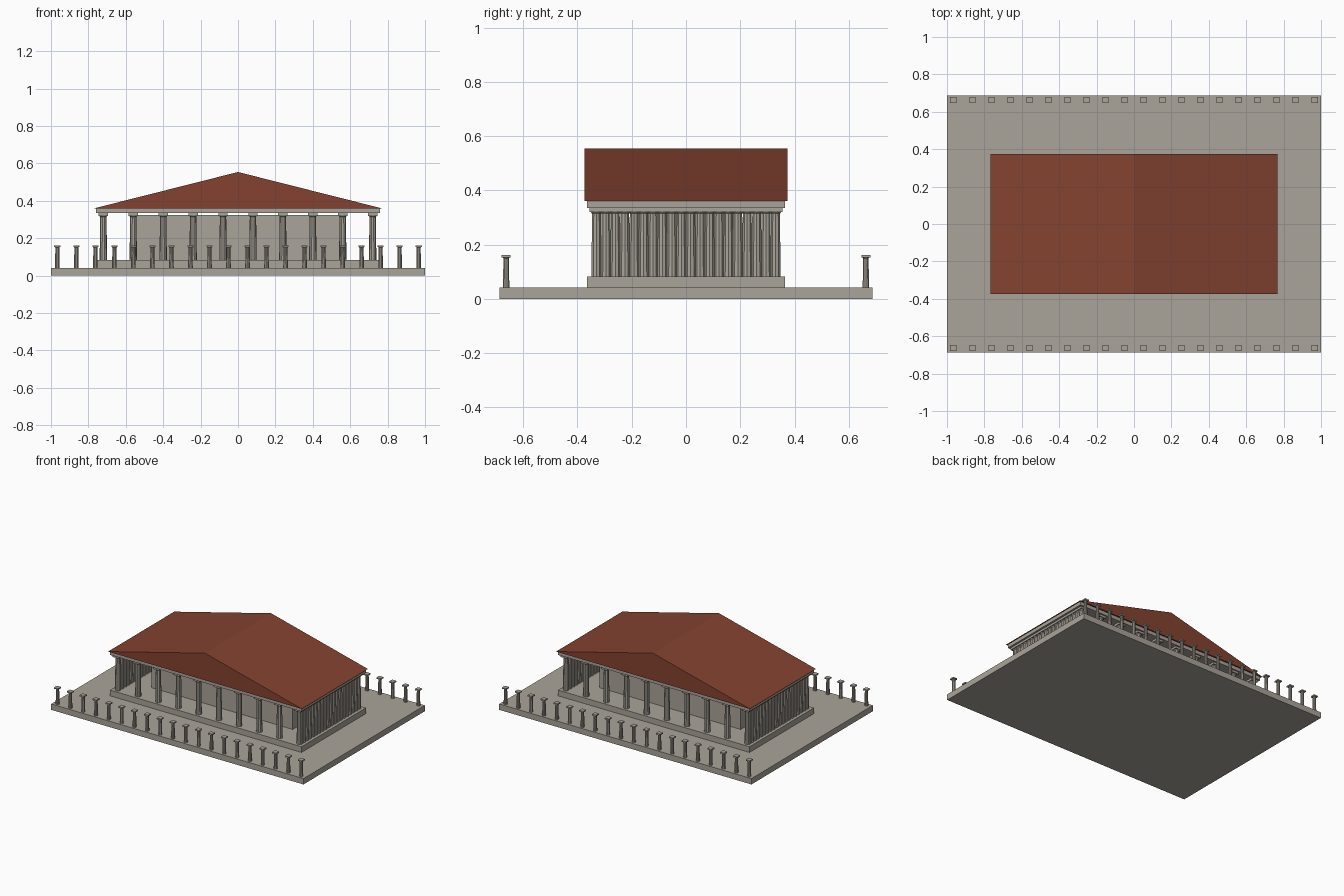
import bpy, bmesh
from math import pi, cos, sin

if "Cube" in bpy.data.objects:
    bpy.data.objects.remove(bpy.data.objects["Cube"])


def material(name, rgb):
    m = bpy.data.materials.new(name)
    m.diffuse_color = (*rgb, 1)
    m.use_nodes = True
    m.node_tree.nodes["Principled BSDF"].inputs["Base Color"].default_value = m.diffuse_color
    return m


STONE = material("stone", (0.40, 0.37, 0.32))
ROOF = material("terracotta", (0.23, 0.055, 0.03))


def finish(name, bm, mat):
    bmesh.ops.recalc_face_normals(bm, faces=bm.faces)
    me = bpy.data.meshes.new(name)
    bm.to_mesh(me)
    bm.free()
    me.materials.append(mat)
    ob = bpy.data.objects.new(name, me)
    bpy.context.collection.objects.link(ob)
    return ob


def loft(bm, rings):
    """Skin a stack of equal-length point rings and cap both ends."""
    vs = [[bm.verts.new(p) for p in r] for r in rings]
    n = len(vs[0])
    for a, b in zip(vs, vs[1:]):
        for i in range(n):
            j = (i + 1) % n
            bm.faces.new((a[i], a[j], b[j], b[i]))
    bm.faces.new(vs[0][::-1])
    bm.faces.new(vs[-1])


def rect(x, y, hx, hy, z):
    return [(x + sx * hx, y + sy * hy, z)
            for sx, sy in ((-1, -1), (1, -1), (1, 1), (-1, 1))]


def box(name, hx, hy, z0, z1):
    bm = bmesh.new()
    loft(bm, [rect(0, 0, hx, hy, z0), rect(0, 0, hx, hy, z1)])
    return finish(name, bm, STONE)


def circle(x, y, r, z, flutes=10, depth=0.94):
    n = flutes * 2
    return [(x + r * (depth if i % 2 else 1) * cos(2 * pi * i / n),
             y + r * (depth if i % 2 else 1) * sin(2 * pi * i / n), z)
            for i in range(n)]


def columns(name, spots, z0, z1, r_bot, r_top, cap_half, cap_h):
    bm = bmesh.new()
    zc = z1 - cap_h
    for x, y in spots:
        # slightly tapered fluted shaft with a short flared neck
        loft(bm, [circle(x, y, r_bot, z0),
                  circle(x, y, r_top, zc - cap_h * 0.4),
                  circle(x, y, cap_half * 0.85, zc, depth=1)])
        # square capital block
        loft(bm, [rect(x, y, cap_half, cap_half, zc),
                  rect(x, y, cap_half, cap_half, z1)])
    return finish(name, bm, STONE)


def spread(half, n):
    return [-half + 2 * half * i / (n - 1) for i in range(n)]


# stepped platform, inner chamber, beam
box("ground_slab", 1.0, 0.687, 0, 0.042)
box("podium", 0.759, 0.365, 0.042, 0.083)
box("inner_chamber", 0.56, 0.18, 0.083, 0.325)
box("roof_beam", 0.759, 0.365, 0.335, 0.360)

# large columns around the podium, tightly packed on the short sides
for side, s in (("front", -1), ("back", 1)):
    columns(side + "_columns", [(x, s * 0.33) for x in spread(0.72, 10)],
            0.083, 0.335, 0.020, 0.017, 0.025, 0.015)
for side, s in (("left", -1), ("right", 1)):
    columns(side + "_columns", [(s * 0.72, y) for y in spread(0.33, 20)[1:-1]],
            0.083, 0.335, 0.020, 0.017, 0.025, 0.015)

# small free-standing posts along the slab edges
for side, s in (("front", -1), ("back", 1)):
    columns(side + "_posts", [(x, s * 0.663) for x in spread(0.966, 20)],
            0.042, 0.162, 0.0125, 0.0105, 0.0165, 0.009)

# gabled roof, ridge running front to back
bm = bmesh.new()
loft(bm, [[(-0.768, y, 0.360), (0.768, y, 0.360), (0, y, 0.554)]
          for y in (-0.3745, 0.3745)])
finish("gable_roof", bm, ROOF)
